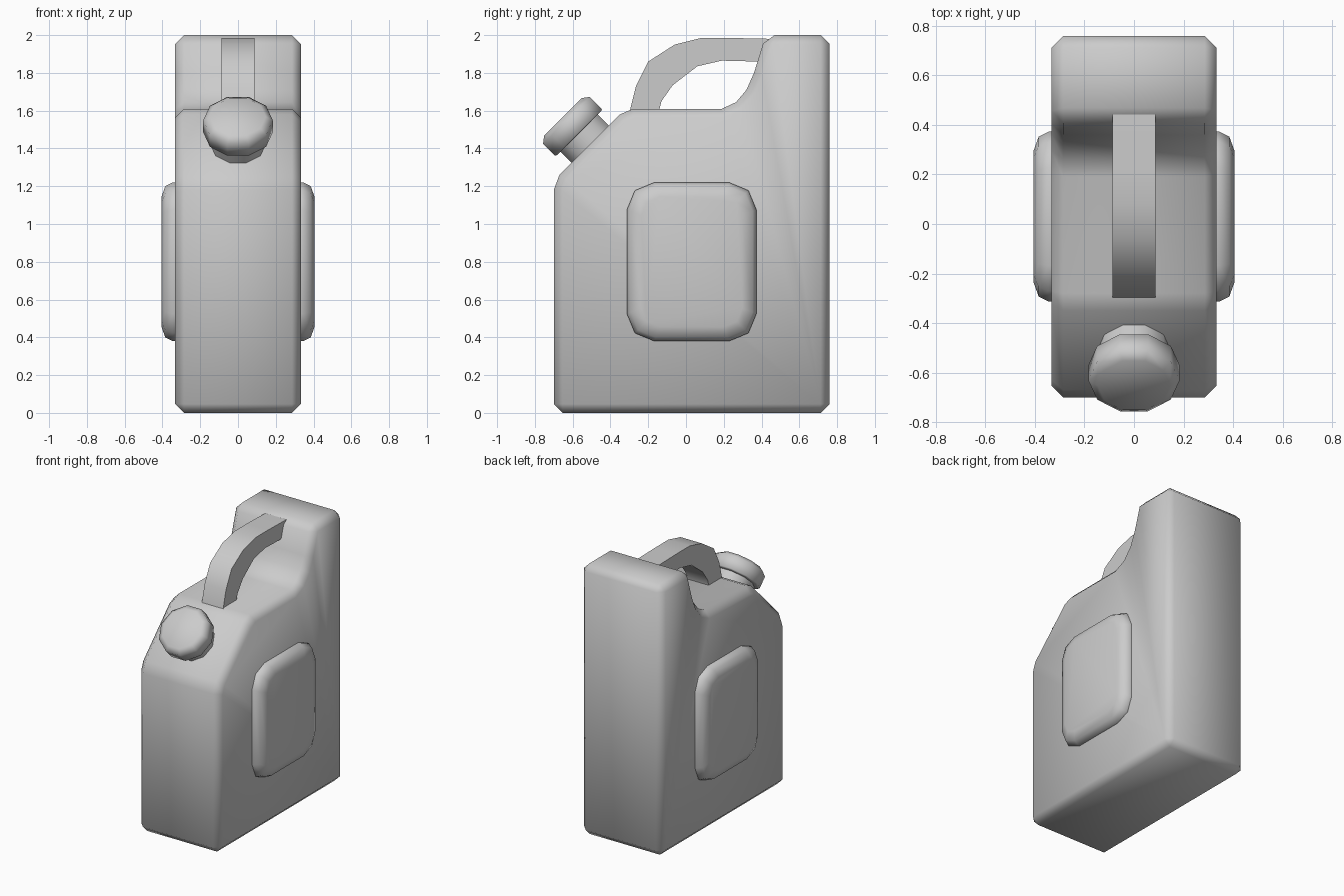
import bpy, bmesh, math
from mathutils import Vector

if "Cube" in bpy.data.objects:
    bpy.data.objects.remove(bpy.data.objects["Cube"])


def finish(name, bm, angle=None):
    bmesh.ops.recalc_face_normals(bm, faces=bm.faces)
    mesh = bpy.data.meshes.new(name)
    bm.to_mesh(mesh)
    bm.free()
    obj = bpy.data.objects.new(name, mesh)
    bpy.context.collection.objects.link(obj)
    bpy.ops.object.select_all(action='DESELECT')
    obj.select_set(True)
    bpy.context.view_layer.objects.active = obj
    if angle is None:
        bpy.ops.object.shade_smooth()
    else:
        bpy.ops.object.shade_smooth_by_angle(angle=math.radians(angle))
    return obj


def loft(name, rings, angle=None):
    """Skin a list of equal-length point rings and cap both ends."""
    bm = bmesh.new()
    vs = [[bm.verts.new(p) for p in ring] for ring in rings]
    n = len(vs[0])
    for a, b in zip(vs, vs[1:]):
        for i in range(n):
            j = (i + 1) % n
            bm.faces.new((a[i], a[j], b[j], b[i]))
    bm.faces.new(vs[0])
    bm.faces.new(vs[-1])
    return finish(name, bm, angle)


# Body: side profile extruded across x, hard corners chamfered
profile = [(-0.70, 0), (0.76, 0), (0.76, 2.0), (0.422, 2.0), (0.36, 1.80),
           (0.32, 1.71), (0.265, 1.645), (0.19, 1.61), (-0.28, 1.61),
           (-0.35, 1.58), (-0.67, 1.26), (-0.70, 1.18)]
body = loft("body", [[(x, y, z) for y, z in profile] for x in (-0.333, 0.333)])
bevel = body.modifiers.new("chamfer", 'BEVEL')
bevel.width = 0.047
bevel.segments = 1
bevel.limit_method = 'ANGLE'
bevel.angle_limit = math.radians(50)
bevel.use_clamp_overlap = False


# Raised side panels with rounded corners
def panel_ring(x, inset):
    hy, hz, r = 0.343 - inset, 0.42 - inset, 0.145 - inset * 0.6
    pts = []
    for k, (sy, sz) in enumerate([(1, 1), (-1, 1), (-1, -1), (1, -1)]):
        for step in range(3):
            a = math.radians(90 * k + 45 * step)
            pts.append((x, 0.03 + sy * (hy - r) + r * math.cos(a),
                        0.80 + sz * (hz - r) + r * math.sin(a)))
    return pts


for side, label in ((1, "right"), (-1, "left")):
    loft(label + "_panel", [panel_ring(side * x, inset) for x, inset in
                            ((0.30, 0), (0.345, 0), (0.385, 0.02), (0.405, 0.075))])

# Carry handle: rectangular section swept between outer and inner arcs
outer = [(-0.305, 1.56), (-0.295, 1.61), (-0.265, 1.73), (-0.20, 1.86),
         (-0.06, 1.95), (0.08, 1.985), (0.23, 1.985), (0.46, 1.98)]
inner = [(-0.15, 1.56), (-0.14, 1.61), (-0.13, 1.65), (-0.07, 1.735),
         (0.06, 1.835), (0.19, 1.865), (0.28, 1.862), (0.46, 1.86)]
w = 0.087
loft("handle", [[(-w, *o), (w, *o), (w, *i), (-w, *i)] for o, i in zip(outer, inner)], 40)

# Spout neck and ten-sided cap on the 45 degree shoulder
base = Vector((0, -0.507, 1.423))
axis = Vector((0, -1, 1)).normalized()
up = Vector((0, 1, 1)).normalized()
side_dir = Vector((1, 0, 0))


def spout_ring(r, d):
    angles = [math.radians(18 + 36 * i) for i in range(10)]
    return [base + axis * d + up * r * math.cos(a) + side_dir * r * math.sin(a)
            for a in angles]


loft("spout_neck", [spout_ring(0.147, -0.06), spout_ring(0.147, 0.10)], 50)
loft("cap", [spout_ring(r, d) for r, d in
             ((0.172, 0.082), (0.184, 0.088), (0.184, 0.178), (0.147, 0.205))], 75)
